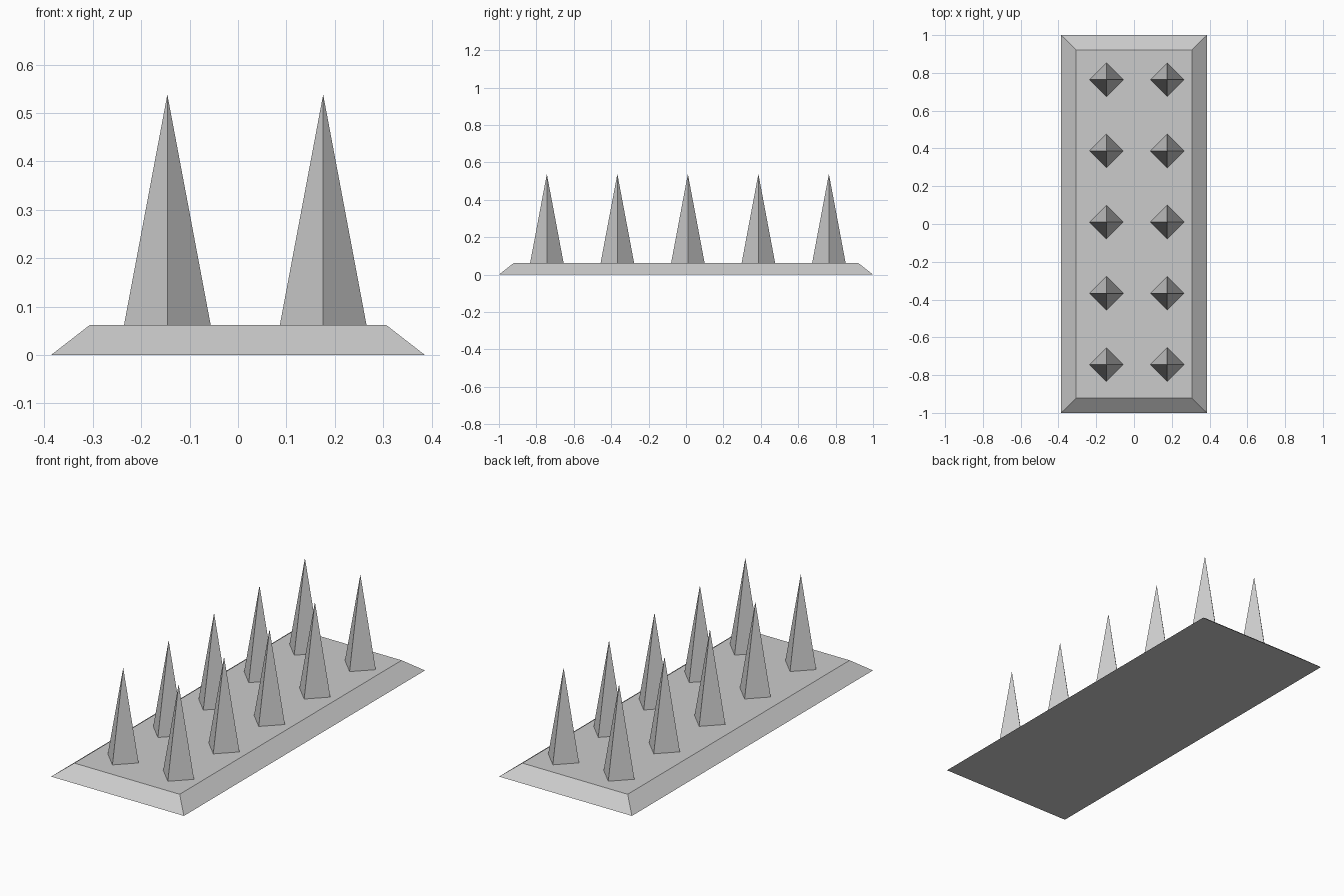
import bpy
import bmesh

if "Cube" in bpy.data.objects:
    bpy.data.objects.remove(bpy.data.objects["Cube"])

BASE_H = 0.062


def add_object(name, bm):
    mesh = bpy.data.meshes.new(name)
    bm.to_mesh(mesh)
    bm.free()
    obj = bpy.data.objects.new(name, mesh)
    bpy.context.collection.objects.link(obj)
    return obj


# Base plate: a box whose top is inset to give sloped edges
bm = bmesh.new()
bmesh.ops.create_cube(bm, size=1)
for v in bm.verts:
    top = v.co.z > 0
    half_x, half_y = (0.306, 0.921) if top else (0.386, 1.0)
    v.co = (v.co.x * 2 * half_x, v.co.y * 2 * half_y, BASE_H if top else 0)
add_object("base_plate", bm)

# Spike: four-sided pyramid with its corners on the x and y axes
SPIKE_H = 0.476
bm = bmesh.new()
bmesh.ops.create_cone(bm, cap_ends=True, segments=4, radius1=0.0895,
                      radius2=0, depth=SPIKE_H)
bmesh.ops.remove_doubles(bm, verts=bm.verts, dist=0.0001)
bmesh.ops.translate(bm, verts=bm.verts, vec=(0, 0, SPIKE_H / 2))
spikes = add_object("spikes", bm)
spikes.location = (-0.146, -0.744, BASE_H)

# Repeat the spike in two columns and five rows
for name, count, offset in (("columns", 2, (0.322, 0, 0)),
                            ("rows", 5, (0, 0.377, 0))):
    array = spikes.modifiers.new(name, 'ARRAY')
    array.count = count
    array.use_relative_offset = False
    array.use_constant_offset = True
    array.constant_offset_displace = offset
